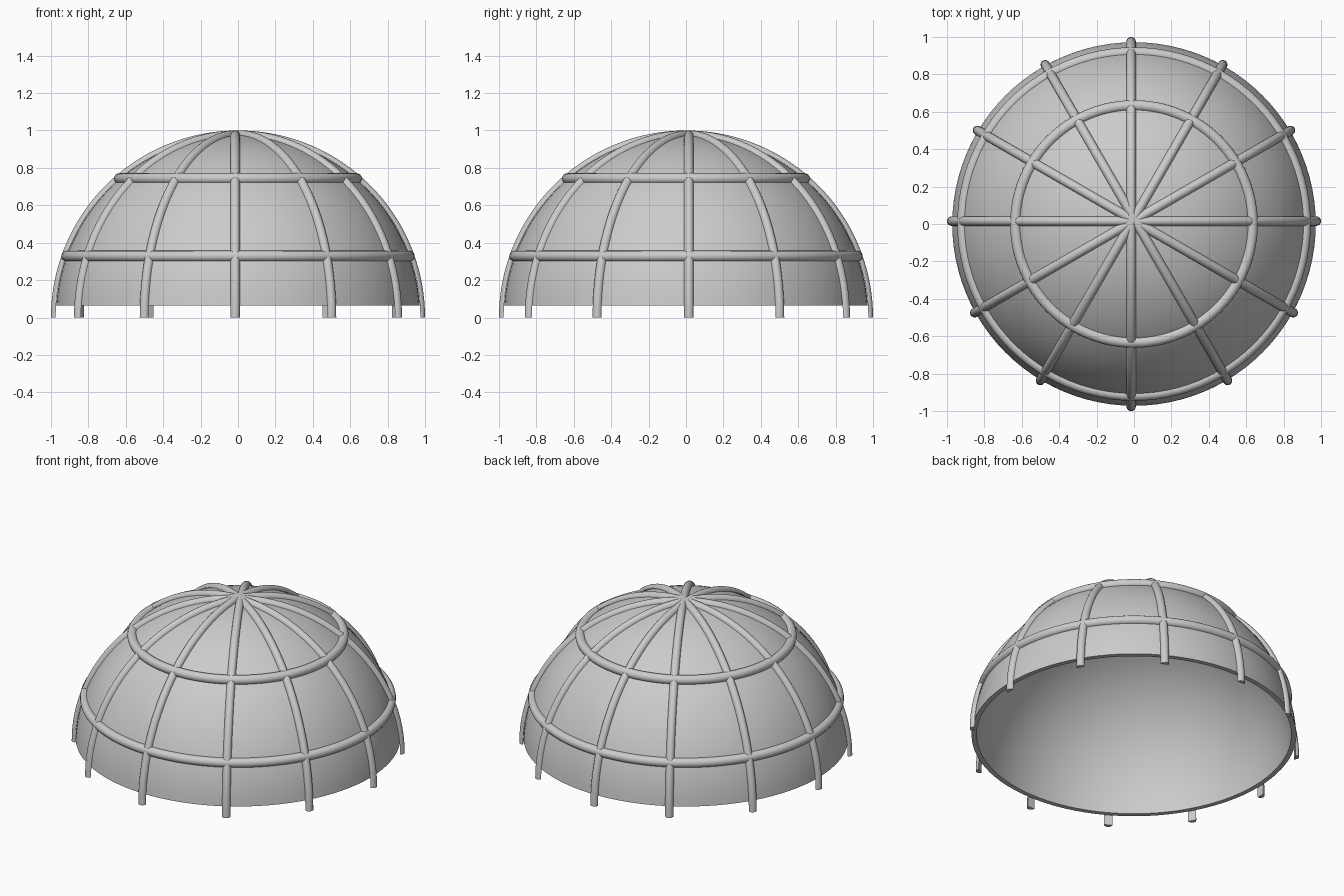
import bpy, bmesh
from math import sin, cos, pi, radians, sqrt, asin
from mathutils import Vector

if "Cube" in bpy.data.objects:
    bpy.data.objects.remove(bpy.data.objects["Cube"])

R = 0.974        # outer radius of the dome shell
THICK = 0.03     # shell thickness
RIM_Z = 0.065    # height of the lower rim


def finish(name, bm):
    bmesh.ops.recalc_face_normals(bm, faces=bm.faces)
    me = bpy.data.meshes.new(name)
    bm.to_mesh(me)
    bm.free()
    ob = bpy.data.objects.new(name, me)
    bpy.context.collection.objects.link(ob)
    bpy.ops.object.select_all(action='DESELECT')
    ob.select_set(True)
    bpy.context.view_layer.objects.active = ob
    bpy.ops.object.shade_smooth_by_angle(angle=radians(40))
    return ob


def dome_shell():
    # closed profile (outer arc up, inner arc down) spun around z
    n, profile = 28, []
    ri = R - THICK
    a0, a1 = asin(RIM_Z / R), asin(RIM_Z / ri)
    for i in range(n + 1):
        a = a0 + (pi / 2 - a0) * i / n
        profile.append((R * cos(a), 0, R * sin(a)))
    inner = []
    for i in range(n + 1):
        a = a1 + (pi / 2 - a1) * i / n
        inner.append((ri * cos(a), 0, ri * sin(a)))
    bm = bmesh.new()
    edges = []
    outer_v = [bm.verts.new(p) for p in profile]
    inner_v = [bm.verts.new(p) for p in inner]
    for row in (outer_v, inner_v):
        edges += [bm.edges.new(pair) for pair in zip(row, row[1:])]
    edges.append(bm.edges.new((outer_v[0], inner_v[0])))
    bmesh.ops.spin(bm, geom=outer_v + inner_v + edges, cent=(0, 0, 0),
                   axis=(0, 0, 1), angle=2 * pi, steps=96, use_duplicate=False)
    bmesh.ops.remove_doubles(bm, verts=bm.verts, dist=1e-4)
    return finish("dome_shell", bm)


def arch_rib(name, angle, offset=0.015, half=0.025, steps=72):
    # half-round bar bent over the dome, set slightly to one side
    along = Vector((cos(angle), sin(angle), 0))
    side = Vector((-sin(angle), cos(angle), 0))
    bm = bmesh.new()
    rows = []
    for i in range(steps + 1):
        a = pi * i / steps
        out = along * cos(a) + Vector((0, 0, sin(a)))
        rows.append([bm.verts.new(out * (R + 0.001 + half * sin(pi * k / 10))
                                  + side * (offset + half * cos(pi * k / 10)))
                     for k in range(11)])
    for p, q in zip(rows, rows[1:]):
        for k in range(11):
            m = (k + 1) % 11
            bm.faces.new((p[k], p[m], q[m], q[k]))
    bm.faces.new(rows[0])
    bm.faces.new(rows[-1])
    return finish(name, bm)


def hoop(name, radius, z, tube=0.029):
    bpy.ops.mesh.primitive_torus_add(major_radius=radius, minor_radius=tube,
                                     major_segments=96, minor_segments=16,
                                     location=(0, 0, z))
    bpy.context.object.name = name
    bpy.ops.object.shade_smooth_by_angle(angle=radians(40))


dome_shell()

# six arches crossing at the top
for i in range(6):
    arch_rib(f"arch_rib_{i + 1}", radians(-60 + 30 * i))

# two horizontal hoops
hoop("lower_hoop", 0.916, 0.328)
hoop("upper_hoop", 0.633, 0.743)
